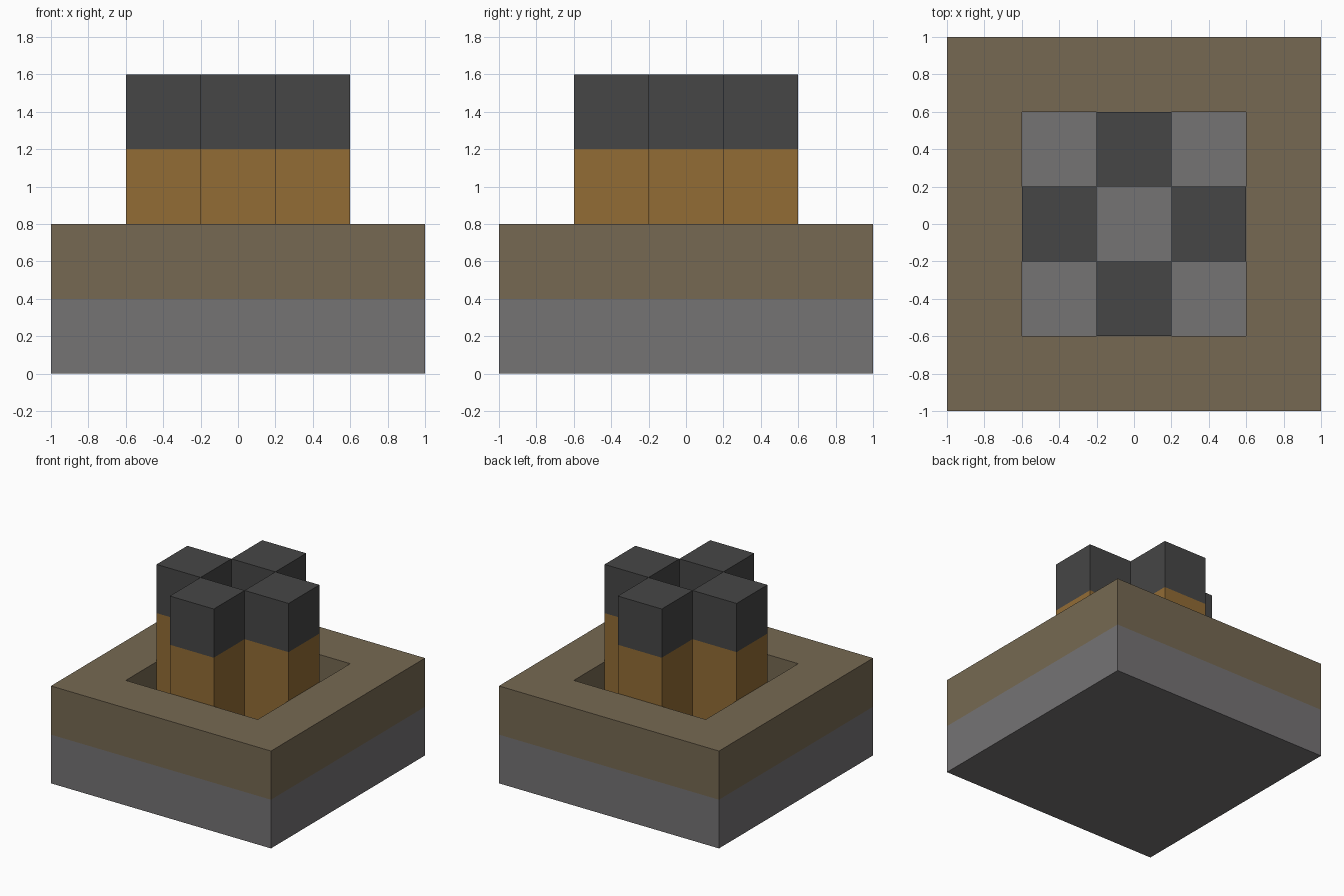
import bpy, bmesh
from mathutils import Matrix, Vector

cube = bpy.data.objects.get("Cube")
if cube:
    bpy.data.objects.remove(cube, do_unlink=True)

U = 0.4  # edge of one block


def material(name, srgb):
    def linear(v):
        v /= 255
        return v / 12.92 if v < 0.04 else ((v + 0.055) / 1.055) ** 2.4
    colour = [linear(v) for v in srgb] + [1.0]
    mat = bpy.data.materials.new(name)
    mat.use_nodes = True
    mat.diffuse_color = colour
    mat.node_tree.nodes["Principled BSDF"].inputs["Base Color"].default_value = colour
    return mat


stone = material("grey_stone", (117, 115, 116))
earth = material("brown_earth", (118, 105, 82))
wood = material("orange_wood", (146, 108, 53))
coal = material("dark_charcoal", (70, 70, 70))


def split_box(width, bottom, top, split):
    """Box from bottom to top with an edge loop at the split height."""
    bm = bmesh.new()
    bmesh.ops.create_cube(bm, size=1)
    bmesh.ops.transform(bm, verts=bm.verts, matrix=Matrix.Translation(
        (0, 0, (bottom + top) / 2)) @ Matrix.Diagonal((width, width, top - bottom, 1)))
    bmesh.ops.bisect_plane(bm, geom=bm.verts[:] + bm.edges[:] + bm.faces[:],
                           plane_co=(0, 0, split), plane_no=(0, 0, 1))
    return bm


def finish(name, bm, lower, upper, split, location=(0, 0, 0)):
    """Colour faces below and above the split height and make the object."""
    bm.normal_update()
    for face in bm.faces:
        face.material_index = int(face.calc_center_median().z > split + 0.01)
    mesh = bpy.data.meshes.new(name)
    bm.to_mesh(mesh)
    bm.free()
    mesh.materials.append(lower)
    mesh.materials.append(upper)
    obj = bpy.data.objects.new(name, mesh)
    obj.location = location
    bpy.context.collection.objects.link(obj)


# Stone base with an earth rim around a sunken square pit
bm = split_box(5 * U, 0, 2 * U, U)
bm.normal_update()
top = max(bm.faces, key=lambda f: f.calc_center_median().z)
bmesh.ops.inset_region(bm, faces=[top], thickness=U, use_even_offset=True)
pit = bmesh.ops.extrude_discrete_faces(bm, faces=[top])["faces"][0]
bmesh.ops.translate(bm, verts=pit.verts, vec=Vector((0, 0, -U)))
finish("pit_base", bm, stone, earth, U)

# Four wooden posts with charred tops, one at each side of the pit
for side, x, y in (("front", 0, -U), ("back", 0, U), ("left", U, 0), ("right", -U, 0)):
    finish(side + "_post", split_box(U, U, 4 * U, 3 * U), wood, coal, 3 * U, (x, y, 0))
